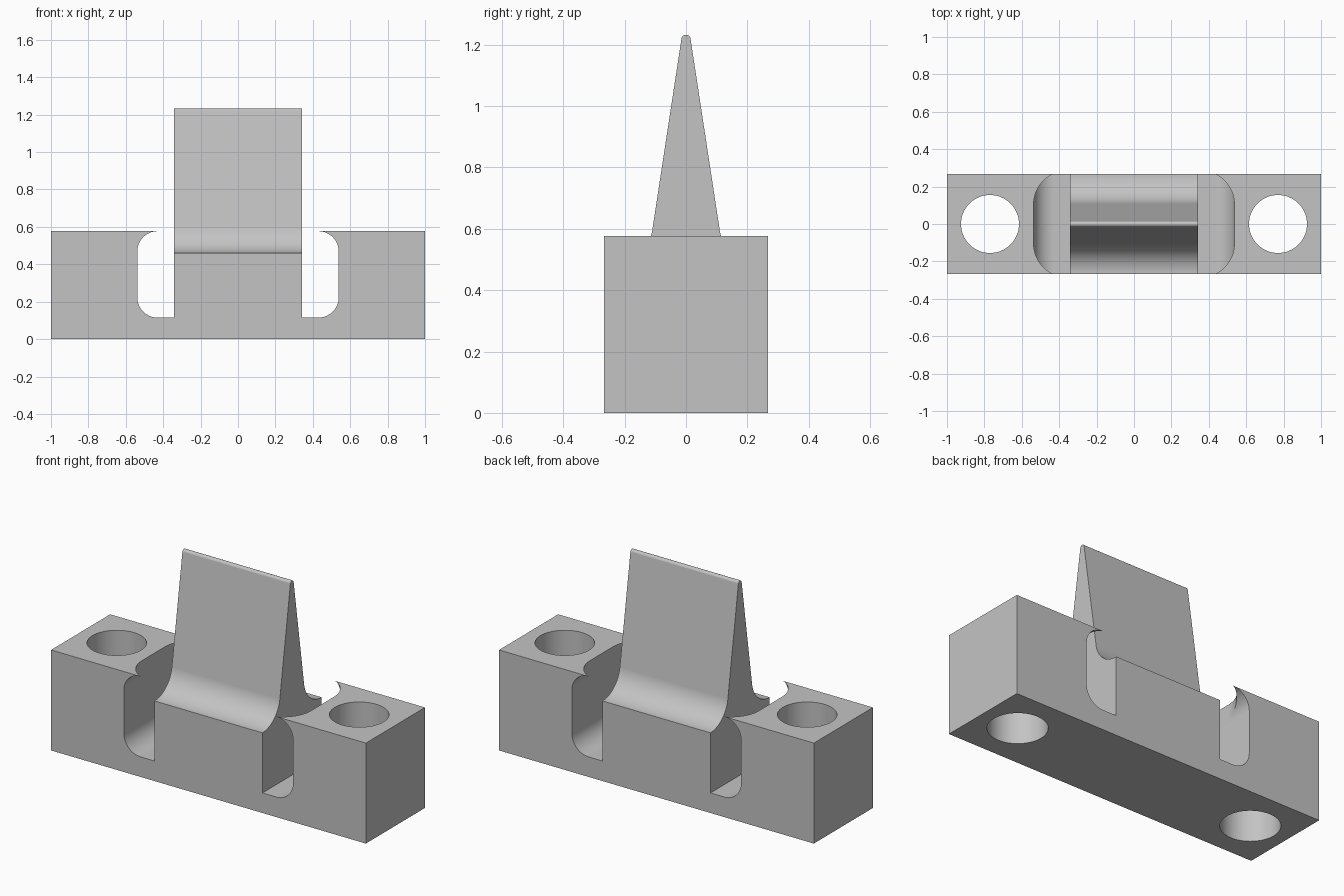
import bpy, bmesh
from math import cos, sin, radians

old = bpy.data.objects.get("Cube")
if old:
    bpy.data.objects.remove(old, do_unlink=True)

# Main sizes
DEPTH, TOP, SHOULDER = 0.268, 0.577, 0.46
HALF_BLADE, SLOT_FLOOR, SLOT_WALL, SLOT_R = 0.343, 0.115, 0.538, 0.108

grey = bpy.data.materials.new("plain grey")
grey.use_nodes = True
grey.diffuse_color = (0.55, 0.55, 0.55, 1)
grey.node_tree.nodes["Principled BSDF"].inputs["Base Color"].default_value = grey.diffuse_color


def arc(cx, cy, r, start, end, steps=16):
    angles = [radians(start + (end - start) * i / steps) for i in range(steps + 1)]
    return [(cx + r * cos(a), cy + r * sin(a)) for a in angles]


def mirrored(half):
    return half + [(-u, v) for u, v in reversed(half)]


def extrude(name, outline, place, low, high):
    """Prism from a closed outline; place maps (u, v, w) to (x, y, z)."""
    bm = bmesh.new()
    rings = [[bm.verts.new(place(u, v, w)) for u, v in outline] for w in (low, high)]
    n = len(outline)
    for ring in rings:
        bm.faces.new(ring)
    for i in range(n):
        j = (i + 1) % n
        bm.faces.new((rings[0][i], rings[0][j], rings[1][j], rings[1][i]))
    bmesh.ops.recalc_face_normals(bm, faces=bm.faces)
    mesh = bpy.data.meshes.new(name)
    bm.to_mesh(mesh)
    bm.free()
    mesh.materials.append(grey)
    obj = bpy.data.objects.new(name, mesh)
    bpy.context.collection.objects.link(obj)
    return obj


def activate(obj):
    bpy.ops.object.select_all(action="DESELECT")
    obj.select_set(True)
    bpy.context.view_layer.objects.active = obj


def cut(target, cutter):
    cutter.hide_render = True
    mod = target.modifiers.new("cut", "BOOLEAN")
    mod.operation, mod.solver, mod.object = "DIFFERENCE", "EXACT", cutter
    activate(target)
    bpy.ops.object.modifier_apply(modifier=mod.name)
    bpy.data.objects.remove(cutter, do_unlink=True)


# Base: bar with two undercut slots beside the centre block
slot_x = SLOT_WALL - SLOT_R
half = [(HALF_BLADE, SHOULDER), (HALF_BLADE, SLOT_FLOOR)]
half += arc(slot_x, SLOT_FLOOR + SLOT_R, SLOT_R, -90, 0)
half += arc(slot_x, TOP - SLOT_R, SLOT_R, 0, 90)
half += [(1, TOP), (1, 0)]
base = extrude("base", mirrored(half), lambda u, v, w: (u, w, v), -DEPTH, DEPTH)

for side in (-1, 1):
    # Round-cornered opening through the slot overhang
    r, wall = 0.18, SLOT_WALL - 0.001
    corner = arc(wall - r, 0.104, r, 0, 90)
    plan = corner + [(u, -v) for u, v in reversed(corner)]
    cut(base, extrude("slot_cutter", plan, lambda u, v, w: (side * u, v, w), 0.3, 0.7))
    # Bolt hole
    circle = arc(side * 0.77, 0, 0.155, 0, 360, 64)[:-1]
    cut(base, extrude("hole_cutter", circle, lambda u, v, w: (u, v, w), -0.1, 0.7))

# Blade: tapered wedge with filleted foot and rounded tip
fillet = 0.16
profile = arc(DEPTH, SHOULDER + fillet, fillet, 270, 189, 20)
profile += arc(0, 1.217, 0.015, 9, 81, 6) + [(0, 1.232)]
outline = profile + [(-u, v) for u, v in reversed(profile[:-1])]
blade = extrude("blade", outline, lambda u, v, w: (w, u, v), -HALF_BLADE, HALF_BLADE)

# Smooth the curves, keep flats flat and edges sharp
for obj in (base, blade):
    activate(obj)
    bpy.ops.object.shade_smooth_by_angle(angle=radians(30))
    mod = obj.modifiers.new("flat_normals", "WEIGHTED_NORMAL")
    mod.keep_sharp, mod.weight = True, 100
